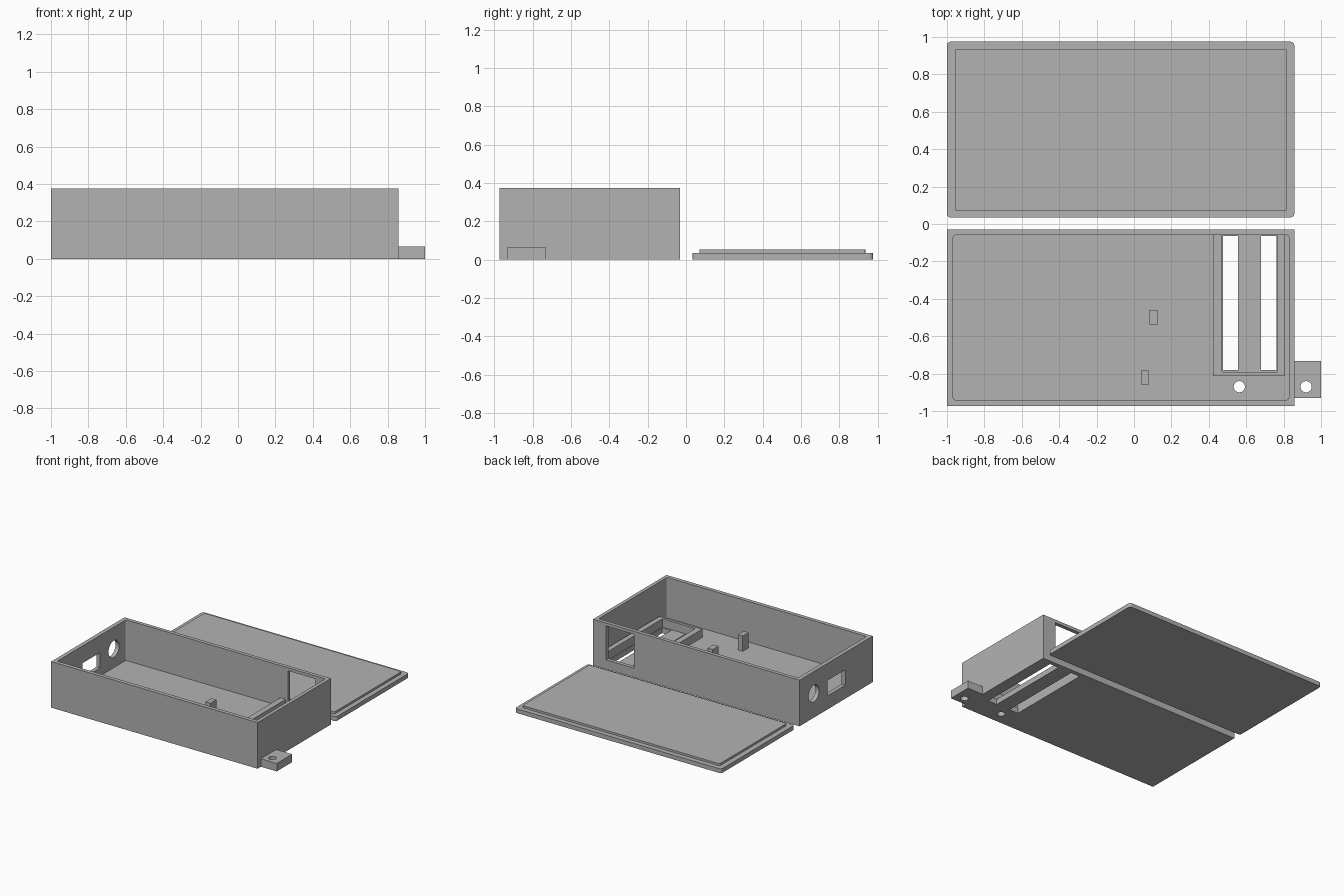
import bpy, bmesh, math
from mathutils import Matrix

if "Cube" in bpy.data.objects:
    bpy.data.objects.remove(bpy.data.objects["Cube"])

grey = bpy.data.materials.new("plain grey")
grey.diffuse_color = (0.45, 0.45, 0.45, 1)
grey.use_nodes = True
grey.node_tree.nodes["Principled BSDF"].inputs["Base Color"].default_value = grey.diffuse_color


def add_object(name, bm):
    bmesh.ops.recalc_face_normals(bm, faces=bm.faces)
    me = bpy.data.meshes.new(name)
    bm.to_mesh(me)
    bm.free()
    me.materials.append(grey)
    ob = bpy.data.objects.new(name, me)
    bpy.context.collection.objects.link(ob)
    return ob


def box(name, x0, x1, y0, y1, z0, z1, corner=0):
    bm = bmesh.new()
    bmesh.ops.create_cube(bm, size=1)
    for v in bm.verts:
        v.co = ((x0 + x1) / 2 + v.co.x * (x1 - x0),
                (y0 + y1) / 2 + v.co.y * (y1 - y0),
                (z0 + z1) / 2 + v.co.z * (z1 - z0))
    if corner:  # round the upright edges
        upright = [e for e in bm.edges
                   if abs(e.verts[0].co.z - e.verts[1].co.z) > 1e-4]
        bmesh.ops.bevel(bm, geom=upright, offset=corner, segments=4,
                        profile=0.5, affect='EDGES')
    return add_object(name, bm)


def rod(name, centre, radius, depth, along_x=False):
    bm = bmesh.new()
    m = Matrix.Translation(centre)
    if along_x:
        m = m @ Matrix.Rotation(math.pi / 2, 4, 'Y')
    bmesh.ops.create_cone(bm, cap_ends=True, segments=40, radius1=radius,
                          radius2=radius, depth=depth, matrix=m)
    return add_object(name, bm)


def cut(target, cutters):
    bpy.context.view_layer.objects.active = target
    for c in cutters:
        mod = target.modifiers.new("cut", 'BOOLEAN')
        mod.operation = 'DIFFERENCE'
        mod.solver = 'EXACT'
        mod.object = c
        bpy.ops.object.modifier_apply(modifier=mod.name)
        bpy.data.objects.remove(c, do_unlink=True)


FLOOR = 0.045

# open case with sockets, cable window, screw hole and floor slots
case = box("case", -1, 0.857, -0.972, -0.03, 0, 0.375)
cut(case, [
    box("cavity", -0.967, 0.828, -0.94, -0.06, FLOOR, 0.5, 0.012),
    box("back_window", 0.49, 0.74, -0.1, 0.02, 0.075, 0.35),
    box("side_socket", -1.1, -0.9, -0.62, -0.39, 0.11, 0.235),
    rod("round_socket", (-1, -0.215, 0.197), 0.068, 0.2, True),
    box("slot_left", 0.475, 0.557, -0.78, -0.065, -0.1, 0.06),
    box("slot_right", 0.68, 0.762, -0.78, -0.065, -0.1, 0.06),
    rod("floor_screw_hole", (0.563, -0.87, 0), 0.03, 0.3),
])

# mounting tab beside the case
tab = box("mounting_tab", 0.857, 1, -0.93, -0.732, 0, 0.065)
cut(tab, [rod("tab_screw_hole", (0.92, -0.87, 0), 0.03, 0.3)])

# raised three-sided frame around the slots
frame = box("slot_frame", 0.422, 0.808, -0.812, -0.059, FLOOR - 0.01, 0.112)
cut(frame, [box("frame_opening", 0.47, 0.766, -0.79, 0, -0.1, 0.3)])

# support posts on the floor
for i, (x, y) in enumerate([(0.105, -0.498), (0.059, -0.82)]):
    box(f"support_post_{i + 1}", x - 0.022, x + 0.022, y - 0.038, y + 0.038,
        FLOOR - 0.01, 0.17)

# lid lying behind the case, with its locating lip
box("lid_plate", -1, 0.857, 0.035, 0.975, 0, 0.035, 0.02)
box("lid_lip", -0.957, 0.818, 0.07, 0.935, 0.03, 0.052, 0.012)
